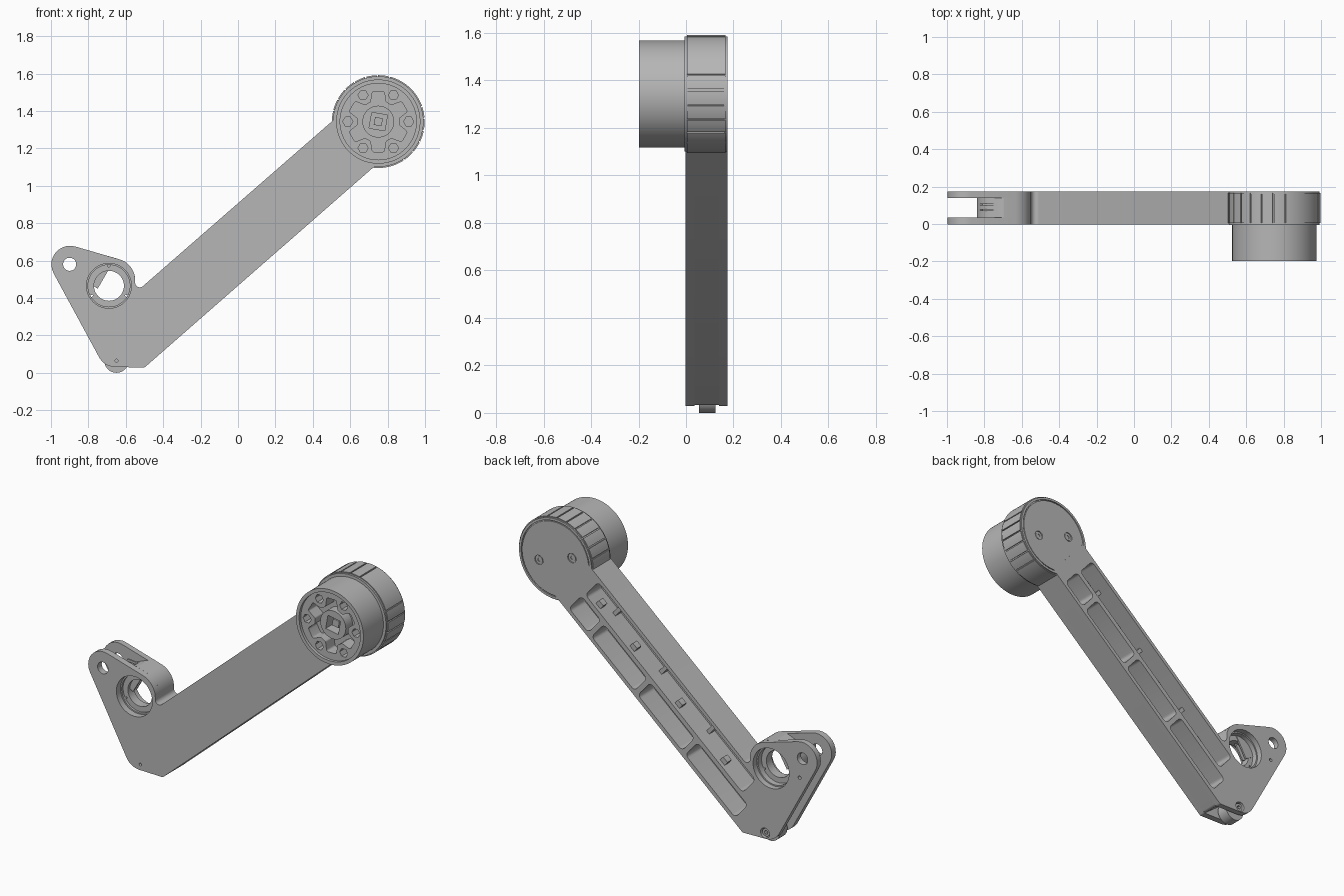
import bpy, bmesh
from math import sin, cos, tan, pi, radians
from mathutils import Vector

cube = bpy.data.objects.get("Cube")
if cube:
    bpy.data.objects.remove(cube, do_unlink=True)

grey = bpy.data.materials.new("machined grey")
grey.use_nodes = True
COLOUR = (0.47, 0.47, 0.47, 1)
grey.diffuse_color = COLOUR
grey.node_tree.nodes["Principled BSDF"].inputs["Base Color"].default_value = COLOUR


# Profile helpers: every profile lies in the x-z plane
def circle(centre, r, n=48, start=0.0):
    return [(centre[0] + r * cos(start + 2 * pi * i / n),
             centre[1] + r * sin(start + 2 * pi * i / n)) for i in range(n)]


def polar(centre, angle, r):
    a = radians(angle)
    return (centre[0] + r * cos(a), centre[1] + r * sin(a))


def rounded(corners, steps=10):
    """Polygon of (x, z, radius) with each corner replaced by an arc."""
    out = []
    for i, (x, z, r) in enumerate(corners):
        p = Vector((x, z))
        a = (Vector(corners[i - 1][:2]) - p).normalized()
        b = (Vector(corners[(i + 1) % len(corners)][:2]) - p).normalized()
        if r == 0:
            out.append((x, z))
            continue
        half = a.angle(b) / 2
        mid = p + (a + b).normalized() * (r / sin(half))
        s = p + a * (r / tan(half)) - mid
        e = p + b * (r / tan(half)) - mid
        sweep = s.angle_signed(e)
        for k in range(steps + 1):
            t = -sweep * k / steps
            out.append((mid.x + s.x * cos(t) - s.y * sin(t),
                        mid.y + s.x * sin(t) + s.y * cos(t)))
    return out


def slab(name, y0, y1, *loops):
    """Extrude an outline with holes between two depths."""
    cu = bpy.data.curves.new(name, 'CURVE')
    cu.dimensions = '2D'
    cu.fill_mode = 'BOTH'
    cu.extrude = (y1 - y0) / 2
    for loop in loops:
        sp = cu.splines.new('POLY')
        sp.points.add(len(loop) - 1)
        for pt, (x, z) in zip(sp.points, loop):
            pt.co = (x, z, 0, 1)
        sp.use_cyclic_u = True
    ob = bpy.data.objects.new(name, cu)
    bpy.context.collection.objects.link(ob)
    ob.rotation_euler = (pi / 2, 0, 0)
    ob.location.y = (y0 + y1) / 2
    bpy.ops.object.select_all(action='DESELECT')
    ob.select_set(True)
    bpy.context.view_layer.objects.active = ob
    bpy.ops.object.convert(target='MESH')
    ob = bpy.context.view_layer.objects.active
    bm = bmesh.new()
    bm.from_mesh(ob.data)
    bmesh.ops.remove_doubles(bm, verts=bm.verts, dist=1e-5)
    bmesh.ops.recalc_face_normals(bm, faces=bm.faces)
    bm.to_mesh(ob.data)
    bm.free()
    ob.data.materials.clear()
    ob.data.materials.append(grey)
    bpy.ops.object.shade_smooth_by_angle(angle=radians(28))
    return ob


# Arm axes: u runs up the arm, v runs across it
C, S = cos(radians(41.05)), sin(radians(41.05))


def uv(u, v, r=0.0):
    return (u * C - v * S, u * S + v * C, r)


def pocket(u0, u1, v0, v1, r=0.025):
    return rounded([uv(u0, v0, r), uv(u1, v0, r), uv(u1, v1, r), uv(u0, v1, r)], 5)


HUB, BEARING, LOBE, PIN = (0.75, 1.343), (-0.69, 0.465), (-0.9, 0.58), (-0.65, 0.065)
FRONT, BACK = -0.003, 0.175
SLOT0, SLOT1 = 0.036, 0.14
V0, V1 = 0.353, 0.684

# Arm and clevis outline, and the narrower core between the clevis plates
arm_top = [uv(1.3, V1), (-0.55, 0.427, 0.025), (-0.55, 0.582, 0.115)]
arm_low = [(-0.5, 0.028, 0.02), uv(1.3, V0)]
outline = rounded(arm_top + [(-1.1, 0.742, 0.1), (-0.715, 0.032, 0.1)] + arm_low)
core = rounded(arm_top + [(-0.7, 0.626, 0.02), (-0.84, 0.57, 0.1),
                          (-0.84, 0.38, 0.1), (-0.66, 0.15, 0.05)] + arm_low)

# Weight-saving pockets open to the back
pockets = [pocket(u0, u1, V0 + 0.022, 0.502)
           for u0, u1 in ((-0.27, 0.17), (0.2, 0.59), (0.62, 1.0), (1.03, 1.2))]
pockets.append(pocket(-0.2, 1.19, 0.53, V1 - 0.022))
bore = circle(BEARING, 0.12)
lobe_hole = circle(LOBE, 0.035, 32)

slab("front_plate", FRONT, SLOT0, outline, bore, lobe_hole, circle(PIN, 0.008, 12))
slab("arm_core", SLOT0, SLOT1, core, circle(BEARING, 0.112), *pockets)
slab("back_plate", SLOT1, BACK, outline, bore, lobe_hole, circle(PIN, 0.03, 24),
     circle((-0.88, 0.46), 0.01, 12), *pockets)

# Low cross ribs and clips in the upper channel
for i, u in enumerate((0.185, 0.605, 1.015)):
    slab(f"channel_rib_{i}", 0.03, 0.09, pocket(u - 0.012, u + 0.012, 0.52, 0.67, 0.002))
for i, u in enumerate((0.0, 0.4, 0.8, 1.1)):
    slab(f"channel_clip_{i}", 0.11, 0.15, pocket(u - 0.02, u + 0.02, 0.525, 0.56, 0.004))

# Bearing ring with three keyways
ring = []
for a in range(0, 360, 5):
    r = 0.1 if a in (90, 210, 330) else 0.114
    ring += [polar(BEARING, a - 2, r), polar(BEARING, a + 2, r)]
slab("bearing_ring", 0.05, 0.105, ring, circle(BEARING, 0.08))

# Web ribs in the clevis slot and the pinned lug at its foot
for i, y in enumerate((0.07, 0.1)):
    slab(f"clevis_web_{i}", y, y + 0.01,
         [(-0.66, 0.605), (-0.81, 0.62), (-0.84, 0.5), (-0.75, 0.45)])
slab("foot_lug", 0.055, 0.125, circle(PIN, 0.065))
slab("foot_pin", SLOT0, 0.165, circle(PIN, 0.024, 24), circle(PIN, 0.012, 6))

# Hub: grooved drum with slimmer end bands that form its chamfers
drum = []
grooves = list(range(-56, 25, 15)) + list(range(76, 170, 15))
for a in range(-90, 270, 3):
    near = [g for g in grooves if -1.5 < g - a <= 1.5]
    if near:
        g = near[0]
        drum += [polar(HUB, g + d, r) for d, r in
                 ((-0.9, 0.248), (-0.8, 0.24), (0.8, 0.24), (0.9, 0.248))]
    else:
        drum.append(polar(HUB, a, 0.248))
slab("hub_drum", 0.005, 0.167, drum)
slab("hub_front_band", -0.006, 0.006, circle(HUB, 0.242, 96))
slab("hub_back_band", 0.16, BACK, circle(HUB, 0.242, 96), circle(HUB, 0.228, 96))

# Back cover with two screws
screws = [(HUB[0] + k * 0.11, HUB[1] - k * 0.035) for k in (-1, 1)]
slab("back_cover", 0.166, 0.174, circle(HUB, 0.222, 96), *[circle(s, 0.028, 24) for s in screws])
for i, s in enumerate(screws):
    slab(f"cover_screw_{i}", 0.16, 0.171, circle(s, 0.022, 24), circle(s, 0.011, 6))

# Output housing: rim, face with lobed socket and bolt holes, floor
slab("housing_rim", -0.197, 0.0, circle(HUB, 0.225, 96), circle(HUB, 0.204, 96))
star = []
for k in range(6):
    a = 30 + 60 * k
    star += [(*polar(HUB, a + d, r), 0.012) for d, r in
             ((-11, 0.165), (11, 0.165), (21, 0.112), (39, 0.112))]
bolts = [circle(polar(HUB, 60 * k, 0.163), 0.027, 6) for k in range(6)]
slab("housing_face", -0.18, -0.09, circle(HUB, 0.206, 96), rounded(star, 4), *bolts)
slab("housing_floor", -0.1, 0.0, circle(HUB, 0.206, 96))

# Central drive boss with a square socket
slab("drive_boss", -0.165, -0.09, circle(HUB, 0.085), circle(HUB, 0.06, 4, radians(35)))
slab("drive_key", -0.14, -0.09, circle(HUB, 0.03, 4, radians(35)))
